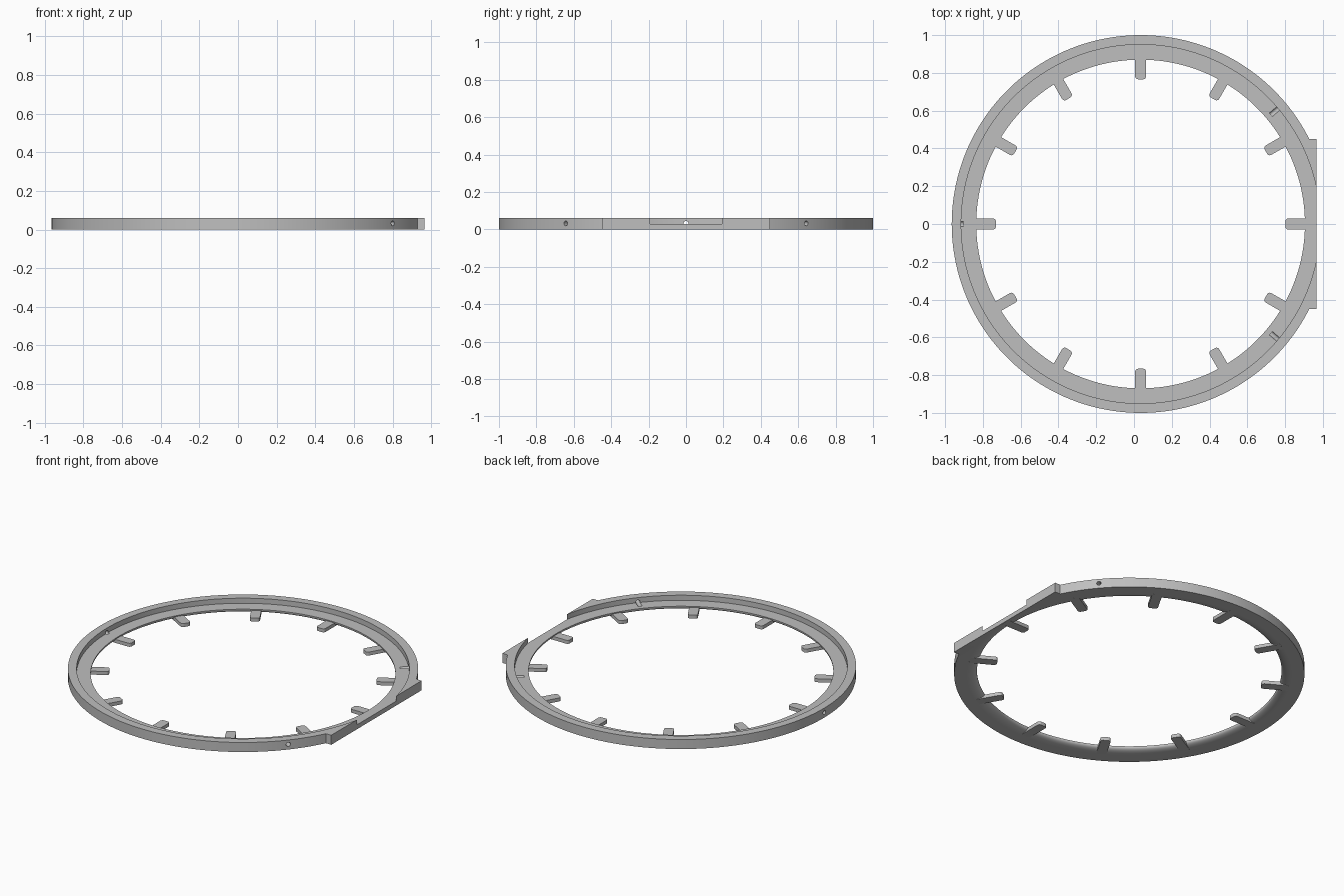
import bpy, bmesh, math
from mathutils import Matrix, Vector

if "Cube" in bpy.data.objects:
    bpy.data.objects.remove(bpy.data.objects["Cube"])

CX = 0.035                       # ring centre along x
HEIGHT, FLOOR, SPOKE_TOP = 0.06, 0.028, 0.022
R_OUT, R_STEP, R_IN, R_FILLET = 1.0, 0.95, 0.87, 0.93
FLAT_X = 0.965

grey = bpy.data.materials.new("grey plastic")
grey.use_nodes = True
colour = (0.52, 0.52, 0.52, 1)
grey.diffuse_color = colour
grey.node_tree.nodes["Principled BSDF"].inputs["Base Color"].default_value = colour


def make_object(name, bm):
    bmesh.ops.recalc_face_normals(bm, faces=bm.faces)
    mesh = bpy.data.meshes.new(name)
    bm.to_mesh(mesh)
    bm.free()
    mesh.materials.append(grey)
    obj = bpy.data.objects.new(name, mesh)
    bpy.context.collection.objects.link(obj)
    return obj


def box(name, low, high):
    bm = bmesh.new()
    bmesh.ops.create_cube(bm, size=1)
    low, high = Vector(low), Vector(high)
    size = high - low
    for v in bm.verts:
        v.co = (low + high) / 2 + Vector(a * b for a, b in zip(v.co, size))
    return make_object(name, bm)


def cylinder(name, radius, length, matrix, sides):
    bm = bmesh.new()
    bmesh.ops.create_cone(bm, cap_ends=True, segments=sides, radius1=radius,
                          radius2=radius, depth=length, matrix=matrix)
    return make_object(name, bm)


def combine(target, tool, operation):
    tool.hide_render = True
    mod = target.modifiers.new("cut", "BOOLEAN")
    mod.operation, mod.object, mod.solver = operation, tool, "EXACT"
    bpy.context.view_layer.objects.active = target
    bpy.ops.object.modifier_apply(modifier=mod.name)
    bpy.data.objects.remove(tool)


def smooth(obj):
    bpy.ops.object.select_all(action="DESELECT")
    obj.select_set(True)
    bpy.context.view_layer.objects.active = obj
    bpy.ops.object.shade_smooth_by_angle(angle=math.radians(30))


# Ring body: lathed section with a rounded lower inner edge
profile = [(R_IN, HEIGHT), (R_OUT, HEIGHT), (R_OUT, 0)]
for i in range(9):
    a = math.pi / 2 * i / 8
    profile.append((R_FILLET - (R_FILLET - R_IN) * math.sin(a),
                    SPOKE_TOP * (1 - math.cos(a))))
bm = bmesh.new()
verts = [bm.verts.new((CX + r, 0, z)) for r, z in profile]
edges = [bm.edges.new((verts[i - 1], verts[i])) for i in range(len(verts))]
bmesh.ops.spin(bm, geom=verts + edges, cent=(CX, 0, 0), axis=(0, 0, 1),
               angle=2 * math.pi, steps=180, use_merge=True)
bmesh.ops.remove_doubles(bm, verts=bm.verts, dist=0.0001)
ring = make_object("ring_body", bm)

# Square shoulders beside the flat side
for side in (-1, 1):
    ys = sorted((0.33 * side, 0.45 * side))
    combine(ring, box("shoulder", (0.915, ys[0], 0), (FLAT_X + 0.02, ys[1], HEIGHT)), "UNION")

# Recessed floor and flat side
combine(ring, cylinder("recess_cutter", R_STEP, 0.1,
                       Matrix.Translation((CX, 0, FLOOR + 0.05)), 180), "DIFFERENCE")
combine(ring, box("flat_cutter", (FLAT_X, -0.6, -0.1), (1.2, 0.6, 0.2)), "DIFFERENCE")

# Radial pin holes that leave a groove in the floor
for degrees, start in ((40, 0.90), (-40, 0.90), (180, 0.938)):
    length = 1.05 - start
    matrix = (Matrix.Translation((CX, 0, 0.032))
              @ Matrix.Rotation(math.radians(degrees), 4, "Z")
              @ Matrix.Translation((start + length / 2, 0, 0))
              @ Matrix.Rotation(math.pi / 2, 4, "Y"))
    combine(ring, cylinder("hole_cutter", 0.013, length, matrix, 20), "DIFFERENCE")
smooth(ring)

# Inward spokes with rounded tips
TIP, HALF, CORNER = 0.766, 0.029, 0.016
outline = [(0.925, -HALF), (0.925, HALF)]
for side in (1, -1):
    arc = [(TIP + CORNER * (1 - math.sin(t)), side * (HALF - CORNER * (1 - math.cos(t))))
           for t in (math.pi / 2 * i / 5 for i in range(6))]
    outline += arc if side == 1 else arc[::-1]
for k in range(12):
    bm = bmesh.new()
    face = bm.faces.new([bm.verts.new((x, y, 0)) for x, y in outline])
    top = bmesh.ops.extrude_face_region(bm, geom=[face])["geom"]
    bmesh.ops.translate(bm, vec=(0, 0, SPOKE_TOP),
                        verts=[g for g in top if isinstance(g, bmesh.types.BMVert)])
    bm.transform(Matrix.Translation((CX, 0, 0)) @ Matrix.Rotation(math.pi / 6 * k, 4, "Z"))
    smooth(make_object(f"spoke_{k + 1}", bm))
